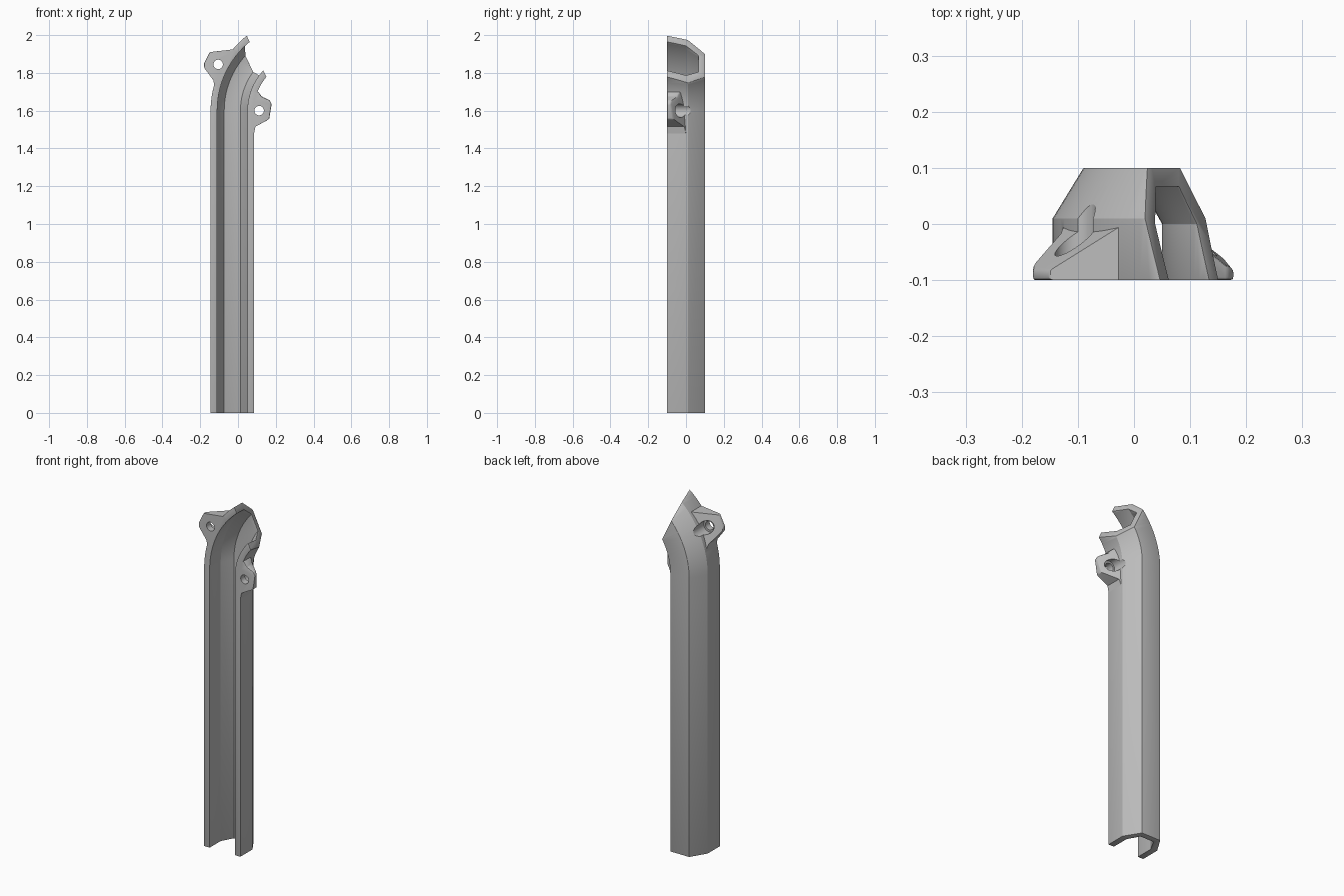
import bpy, bmesh, math
from mathutils import Vector

cube = bpy.data.objects.get("Cube")
if cube:
    bpy.data.objects.remove(cube)

grey = bpy.data.materials.new("plain_grey")
grey.use_nodes = True
grey.diffuse_color = (0.5, 0.5, 0.5, 1)
grey.node_tree.nodes["Principled BSDF"].inputs["Base Color"].default_value = (0.5, 0.5, 0.5, 1)

BEND = Vector((0.362, 0, 1.6))   # centre of the bend
MID_RADIUS = 0.392
FRONT = -0.1


def make_object(name, bm):
    bmesh.ops.recalc_face_normals(bm, faces=bm.faces)
    mesh = bpy.data.meshes.new(name)
    bm.to_mesh(mesh)
    bm.free()
    mesh.materials.append(grey)
    obj = bpy.data.objects.new(name, mesh)
    bpy.context.collection.objects.link(obj)
    return obj


def slice_off(bm, point, normal):
    """Cut away everything on the normal's side and cap the cut."""
    geom = bm.verts[:] + bm.edges[:] + bm.faces[:]
    cut = bmesh.ops.bisect_plane(bm, geom=geom, plane_co=point, plane_no=normal, clear_outer=True)
    edges = [e for e in cut["geom_cut"] if isinstance(e, bmesh.types.BMEdge)]
    bmesh.ops.edgeloop_fill(bm, edges=edges)


def apply_modifier(obj, kind, **settings):
    mod = obj.modifiers.new(kind.title(), kind)
    for key, value in settings.items():
        setattr(mod, key, value)
    bpy.context.view_layer.objects.active = obj
    bpy.ops.object.modifier_apply(modifier=mod.name)


def combine(obj, other, operation):
    apply_modifier(obj, "BOOLEAN", object=other, operation=operation, solver="EXACT")
    bpy.data.objects.remove(other)


def cylinder(name, x, z, radius, y0, y1):
    bm = bmesh.new()
    ring = [bm.verts.new((x + radius * math.cos(a), y0, z + radius * math.sin(a)))
            for a in (math.tau * i / 32 for i in range(32))]
    face = bm.faces.new(ring)
    top = bmesh.ops.extrude_face_region(bm, geom=[face])["geom"]
    bmesh.ops.translate(bm, vec=(0, y1 - y0, 0),
                        verts=[v for v in top if isinstance(v, bmesh.types.BMVert)])
    return make_object(name, bm)


# Channel: half profile mirrored, swept up and around the bend
outer = [(-0.115, FRONT), (-0.115, 0.01), (-0.06, 0.1)]
inner = [(-0.043, 0.067), (-0.08, 0.0), (-0.08, FRONT)]
flip = lambda pts: [(-x, y) for x, y in reversed(pts)]
profile = outer + flip(outer) + flip(inner) + inner

bm = bmesh.new()
stations = [(0, 0)] + [(math.radians(65) * i / 24, BEND.z) for i in range(25)]
rings = []
for angle, base in stations:
    ring = []
    for off, y in profile:
        r = MID_RADIUS - off
        ring.append(bm.verts.new((BEND.x - r * math.cos(angle), y, base + r * math.sin(angle))))
    rings.append(ring)
n = len(profile)
for a, b in zip(rings, rings[1:]):
    for i in range(n):
        j = (i + 1) % n
        bm.faces.new((a[i], a[j], b[j], b[i]))
bm.faces.new(rings[0])
bm.faces.new(rings[-1])
bmesh.ops.recalc_face_normals(bm, faces=bm.faces)
slice_off(bm, (0.0925, FRONT, 1.9), (0.903, 0.31, 0.429))   # slanted mouth
channel = make_object("channel", bm)
apply_modifier(channel, "BEVEL", width=0.007, segments=2, limit_method="ANGLE",
               angle_limit=math.radians(40))


# Mounting ears: outline, hole centre, outward direction
def ear(name, outline, hole, outward):
    d = Vector((outward[0], 0, outward[1])).normalized()
    centre = Vector((hole[0], 0, hole[1]))
    bm = bmesh.new()
    face = bm.faces.new([bm.verts.new((x, FRONT, z)) for x, z in outline])
    top = bmesh.ops.extrude_face_region(bm, geom=[face])["geom"]
    bmesh.ops.translate(bm, vec=(0, 0.1, 0),
                        verts=[v for v in top if isinstance(v, bmesh.types.BMVert)])
    bmesh.ops.recalc_face_normals(bm, faces=bm.faces)
    # sloping back, thinner away from the channel
    slice_off(bm, centre + Vector((0, -0.03, 0)), d * 0.75 + Vector((0, 1, 0)))
    rim = [e for e in bm.edges if all((v.co - centre).dot(d) > -0.01 for v in e.verts)]
    bmesh.ops.bevel(bm, geom=rim, offset=0.006, segments=2, profile=0.5, affect="EDGES")
    return make_object(name, bm)


ears = [
    ("right_ear", [(-0.105, 1.74), (-0.125, 1.73), (-0.13, 1.76), (-0.18, 1.828), (-0.18, 1.85),
                   (-0.15, 1.91), (-0.02, 1.925), (-0.03, 1.9)],
     (-0.105, 1.845), (-0.467, 0.245)),
    ("left_ear", [(0.07, 1.48), (0.085, 1.48), (0.092, 1.515), (0.165, 1.555), (0.178, 1.635),
                  (0.168, 1.655), (0.125, 1.675), (0.108, 1.70), (0.095, 1.70), (0.07, 1.6)],
     (0.112, 1.6), (1, 0.1)),
]
for name, outline, hole, outward in ears:
    combine(channel, ear(name, outline, hole, outward), "UNION")

# Screw holes with wide recesses scooped from behind
for name, outline, (x, z), outward in ears:
    combine(channel, cylinder("recess", x, z, 0.036, -0.062, 0.2), "DIFFERENCE")
    combine(channel, cylinder("screw_hole", x, z, 0.025, -0.2, 0.0), "DIFFERENCE")

bpy.ops.object.select_all(action="DESELECT")
channel.select_set(True)
bpy.context.view_layer.objects.active = channel
bpy.ops.object.shade_smooth_by_angle(angle=math.radians(25))
